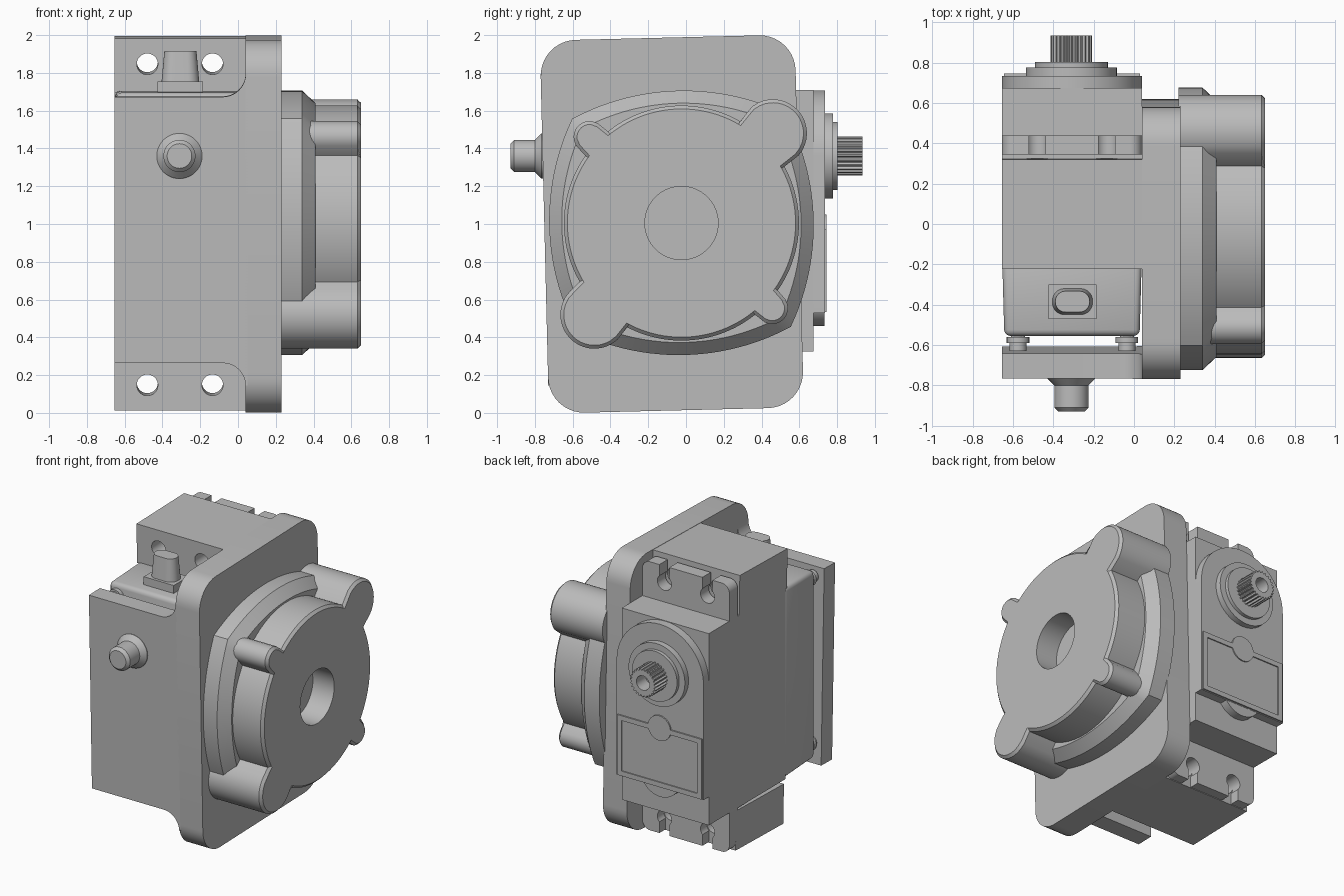
import bpy, bmesh, math
from mathutils import Matrix, Vector

if "Cube" in bpy.data.objects:
    bpy.data.objects.remove(bpy.data.objects["Cube"], do_unlink=True)

grey = bpy.data.materials.new("plain_grey")
grey.use_nodes = True
COLOUR = (0.5, 0.5, 0.5, 1)
grey.diffuse_color = COLOUR
grey.node_tree.nodes["Principled BSDF"].inputs["Base Color"].default_value = COLOUR

PLACE = {"x": lambda u, v, w: (w, u, v),
         "y": lambda u, v, w: (u, w, v),
         "z": lambda u, v, w: (u, v, w)}


def loft(name, axis, rings):
    """Skin (position, outline) pairs along an axis and cap both ends."""
    bm = bmesh.new()
    loops = [[bm.verts.new(PLACE[axis](u, v, w)) for u, v in pts] for w, pts in rings]
    n = len(loops[0])
    for a, b in zip(loops, loops[1:]):
        for i in range(n):
            j = (i + 1) % n
            bm.faces.new((a[i], a[j], b[j], b[i]))
    bm.faces.new(loops[0])
    bm.faces.new(loops[-1])
    bmesh.ops.recalc_face_normals(bm, faces=bm.faces[:])
    me = bpy.data.meshes.new(name)
    bm.to_mesh(me)
    bm.free()
    me.materials.append(grey)
    ob = bpy.data.objects.new(name, me)
    bpy.context.collection.objects.link(ob)
    return ob


def prism(name, axis, pts, a, b):
    return loft(name, axis, [(a, pts), (b, pts)])


def arc(cu, cv, r, a0, a1, n=10):
    return [(cu + r * math.cos(math.radians(a0 + (a1 - a0) * i / n)),
             cv + r * math.sin(math.radians(a0 + (a1 - a0) * i / n))) for i in range(n + 1)]


def turned(name, axis, c, steps, n=48):
    return loft(name, axis, [(w, arc(*c, r, 0, 360, n)[:-1]) for w, r in steps])


def rounded(u0, u1, v0, v1, r):
    return (arc(u1 - r, v1 - r, r, 0, 90) + arc(u0 + r, v1 - r, r, 90, 180)
            + arc(u0 + r, v0 + r, r, 180, 270) + arc(u1 - r, v0 + r, r, 270, 360))


def rect(u0, u1, v0, v1):
    return [(u0, v0), (u1, v0), (u1, v1), (u0, v1)]


def bake(ob):
    """Replace the mesh by its modified result."""
    deps = bpy.context.evaluated_depsgraph_get()
    me = bpy.data.meshes.new_from_object(ob.evaluated_get(deps))
    ob.modifiers.clear()
    ob.data = me


def cut(ob, *cutters):
    for c in cutters:
        m = ob.modifiers.new("cut", "BOOLEAN")
        m.operation, m.solver, m.object = "DIFFERENCE", "EXACT", c
    bake(ob)
    for c in cutters:
        bpy.data.objects.remove(c, do_unlink=True)


def bevel(ob, width, segments=3):
    m = ob.modifiers.new("bevel", "BEVEL")
    m.width, m.segments = width, segments
    bake(ob)


X0, X1 = -0.655, 0.04          # sides of the servo bay
SHAFT = (-0.31, 1.36)          # output axis in x, z
HOLES = (-0.48, -0.135)        # mounting hole positions in x
MOTOR = Vector((-0.024, 1.005))
tilted = []

# Bracket: side plate and front wall with filleted shoulders
tilted.append(prism("side_plate", "x", rounded(-0.75, 0.6, 0.013, 1.987, 0.19), X1, 0.23))
wall = ([(X0, 0.28)] + arc(-0.08, 0.16, 0.12, 90, 0) + [(X1 + 0.01, 0.16), (X1 + 0.01, 1.81)]
        + arc(-0.08, 1.81, 0.12, 0, -90) + [(X0, 1.69)])
tilted.append(prism("front_wall", "y", wall, -0.75, -0.625))

# Mounting arms and servo ears, top and bottom
for s, side in ((1, "top"), (-1, "bottom")):
    def z(h):
        return 1 + s * h
    arm = prism(side + "_arm", "y", rect(X0, X1 + 0.01, z(0.7), z(0.985)), -0.2, 0.345)
    cut(arm, *[turned("cutter", "y", (x, z(0.85)), [(-0.5, 0.056), (0.6, 0.056)], 32)
               for x in HOLES])
    tilted.append(arm)

    ear = prism(side + "_ear", "y", rounded(X0, X1, *sorted((z(0.6), z(0.97))), 0.06), 0.345, 0.44)
    cutters = []
    for x in HOLES:
        cutters.append(turned("cutter", "y", (x, z(0.85)), [(0.2, 0.056), (0.6, 0.056)], 32))
        cutters.append(prism("cutter", "y", rect(x - 0.04, x + 0.04, z(0.85), z(1.2)), 0.2, 0.6))
    cut(ear, *cutters)

# Motor flange: four bowed sides, chamfered rim
def bowed(scale):
    pts = []
    for i in range(96):
        a = i * math.tau / 96
        p = (a + math.pi / 4) % (math.pi / 2) - math.pi / 4
        r = scale * (math.sqrt(1.25 ** 2 - (0.55 * math.sin(p)) ** 2) - 0.55 * math.cos(p))
        pts.append((MOTOR.x + r * math.cos(a), MOTOR.y + r * math.sin(a)))
    return pts


flange = loft("motor_flange", "x", [(0.22, bowed(1)), (0.34, bowed(1)), (0.41, bowed(0.905))])
tilted.append(flange)

# Motor cap: disc with two large and two small screw lobes
LOBES = [(0.46, 1.48, 0.18), (-0.485, 0.52, 0.18), (-0.51, 1.46, 0.085), (0.455, 0.555, 0.085)]


def lobed(inset):
    pts = []
    for i in range(288):
        d = Vector((math.cos(i * math.tau / 288), math.sin(i * math.tau / 288)))
        r = 0.622 - inset
        for y, zz, rad in LOBES:
            c = Vector((y, zz)) - MOTOR
            t = c.dot(d)
            h = (rad - inset) ** 2 - (c.length_squared - t * t)
            if t > 0 and h > 0:
                r = max(r, t + math.sqrt(h))
        pts.append(tuple(MOTOR + d * r))
    return pts


cap = loft("motor_cap", "x", [(0.22, lobed(0)), (0.632, lobed(0)), (0.65, lobed(0.018))])
cut(cap, turned("cutter", "x", MOTOR, [(0.48, 0.194), (0.8, 0.194)], 64))

# Front pivot pin
turned("pivot_pin", "y", SHAFT, [(-0.72, 0.12), (-0.765, 0.12), (-0.8, 0.085),
                                 (-0.91, 0.085), (-0.93, 0.065)])

# Servo body in two shells, with front screws
prism("servo_body", "y", rect(X0, X1, 0.325, 1.71), -0.2, 0.675)
shell = loft("servo_front_shell", "y", [(-0.555, rect(X0 + 0.012, X1 - 0.012, 0.34, 1.695)),
                                        (-0.19, rect(X0 + 0.002, X1 - 0.002, 0.327, 1.706))])
bevel(shell, 0.03)
for x in (-0.575, -0.035):
    for h in (0.42, 1.61):
        turned("front_screw", "y", (x, h), [(-0.63, 0.043), (-0.59, 0.043), (-0.59, 0.056),
                                            (-0.56, 0.056), (-0.56, 0.035), (-0.5, 0.035)], 24)

# Gear housing with round top, and cover with sunk label panel
mid, half = (X0 + X1) / 2, (X1 - X0) / 2
housing = [(X0, 0.53), (X1, 0.53)] + arc(mid, SHAFT[1], half, 0, 180, 32)
prism("gear_housing", "y", housing, 0.42, 0.735)
panel = prism("label_frame", "y", rect(X0 + 0.01, X1 - 0.01, 0.535, 0.97), 0.7, 0.745)
cut(panel, prism("cutter", "y", rect(X0 + 0.045, X1 - 0.045, 0.57, 0.935), 0.737, 0.8))
turned("cover_tab", "y", (mid, 0.96), [(0.7, 0.09), (0.745, 0.09)])
turned("lower_boss", "y", (mid, 0.62), [(0.6, 0.16), (0.733, 0.16)])

# Output collar and splined hollow shaft
turned("output_collar", "y", SHAFT, [(0.7, 0.225), (0.777, 0.225), (0.777, 0.18),
                                     (0.802, 0.18), (0.802, 0.13)], 64)
teeth = []
for i in range(96):
    r = 0.103 if i % 4 < 2 else 0.09
    a = i * math.tau / 96
    teeth.append((SHAFT[0] + r * math.cos(a), SHAFT[1] + r * math.sin(a)))
spline = prism("output_spline", "y", teeth, 0.78, 0.935)
cut(spline, turned("cutter", "y", SHAFT, [(0.83, 0.052), (1.1, 0.052)], 32))

# Cable gland on the servo top
prism("gland_base", "z", rect(-0.425, -0.185, -0.47, -0.3), 1.68, 1.755)
loft("gland_plug", "z", [(1.75, rounded(-0.405, -0.205, -0.45, -0.32, 0.06)),
                         (1.915, rounded(-0.39, -0.22, -0.437, -0.333, 0.05))])

# Lean the bracket slightly about the x axis
pivot = Vector((0, -0.075, 1.0))
lean = (Matrix.Translation(pivot) @ Matrix.Rotation(math.radians(1.4), 4, "X")
        @ Matrix.Translation(-pivot))
for ob in tilted:
    ob.data.transform(lean)

# Smooth curved faces, keep edges sharp
for ob in bpy.context.collection.objects:
    if ob.type == "MESH" and ob.data.materials and ob.data.materials[0] == grey:
        ob.data.shade_smooth()
        ob.data.set_sharp_from_angle(angle=math.radians(30))
